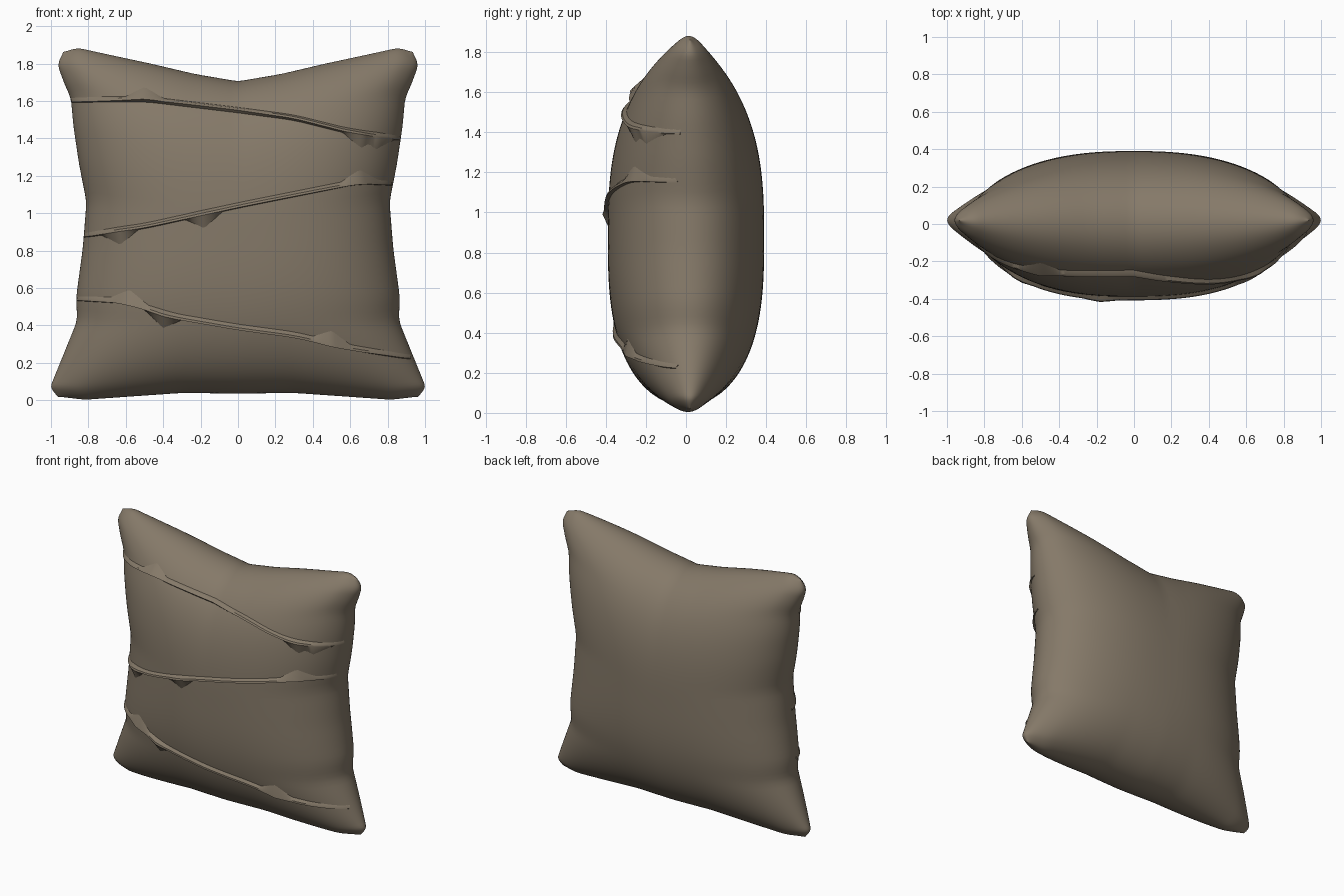
import bpy, bmesh, math
from mathutils import Vector

cube = bpy.data.objects.get("Cube")
if cube:
    bpy.data.objects.remove(cube, do_unlink=True)

fabric = bpy.data.materials.new("brown fabric")
fabric.use_nodes = True
COLOUR = (0.235, 0.192, 0.14, 1)
fabric.diffuse_color = COLOUR
bsdf = fabric.node_tree.nodes["Principled BSDF"]
bsdf.inputs["Base Color"].default_value = COLOUR
bsdf.inputs["Roughness"].default_value = 0.9

# Outline of the cushion: half width by height, edge heights by distance from the middle
SIDE = [(-1, .95), (-.96, 1.01), (-.8, .95), (-.56, .86), (-.42, .865), (-.14, .83), (.13, .81),
        (.35, .85), (.57, .88), (.73, .893), (.82, .93), (.93, .967), (1, .93)]
TOP = [(0, 1.705), (.25, 1.745), (.5, 1.8), (.75, 1.85), (.92, 1.885), (1, 1.86)]
BOTTOM = [(0, .035), (.3, .04), (.6, .02), (.85, .003), (1, .02)]


def linear(points, s):
    s = min(max(s, points[0][0]), points[-1][0])
    for (a, p), (b, q) in zip(points, points[1:]):
        if s <= b:
            return p + (q - p) * (s - a) / (b - a)
    return points[-1][1]


def smooth(points, s, r=.03):
    return sum(linear(points, s + r * k) for k in (-1, -.5, 0, .5, 1)) / 5


def surface(u, v, side):
    """Point on the cushion; side is -1 for the front and 1 for the back."""
    low, high = smooth(BOTTOM, abs(u)), smooth(TOP, abs(u))
    puff = math.sqrt(max(0, 1 - abs(u) ** 2.5) * max(0, 1 - abs(v) ** 2.8))
    return Vector((u * smooth(SIDE, v), .02 * u ** 4 + side * .39 * puff,
                   low + (high - low) * (v + 1) / 2))


def locate(x, z):
    """Surface parameters of the front point at x, z."""
    u = v = 0
    for _ in range(8):
        u = max(-.993, min(.993, x / smooth(SIDE, v)))
        low, high = smooth(BOTTOM, abs(u)), smooth(TOP, abs(u))
        v = 2 * (z - low) / (high - low) - 1
    return u, v


def front(x, z, lift):
    """Front point raised by lift along the surface normal."""
    u, v = locate(x, z)
    e = .004
    du = surface(u + e, v, -1) - surface(u - e, v, -1)
    dv = surface(u, v + e, -1) - surface(u, v - e, -1)
    return surface(u, v, -1) + du.cross(dv).normalized() * lift


def add_grid(bm, rows):
    verts = [[bm.verts.new(p) for p in row] for row in rows]
    for a, b in zip(verts, verts[1:]):
        for i in range(len(a) - 1):
            bm.faces.new((a[i], a[i + 1], b[i + 1], b[i]))


def finish(name, bm, angle):
    bmesh.ops.remove_doubles(bm, verts=bm.verts, dist=.0005)
    bmesh.ops.recalc_face_normals(bm, faces=bm.faces)
    mesh = bpy.data.meshes.new(name)
    bm.to_mesh(mesh)
    bm.free()
    mesh.materials.append(fabric)
    obj = bpy.data.objects.new(name, mesh)
    bpy.context.collection.objects.link(obj)
    bpy.ops.object.select_all(action='DESELECT')
    obj.select_set(True)
    bpy.context.view_layer.objects.active = obj
    bpy.ops.object.shade_smooth_by_angle(angle=math.radians(angle))


# Cushion body: front and back shells joined along the seam
N = 72
steps = [math.sin(math.pi / 2 * (2 * i / N - 1)) for i in range(N + 1)]
bm = bmesh.new()
for side in (-1, 1):
    add_grid(bm, [[surface(u, v, side) for u in steps] for v in steps])
finish("cushion_body", bm, 60)


# Pleats: folded lips across the front, with small pinched tucks
def pleat(name, path, tucks_below, tucks_above):
    bm = bmesh.new()
    count = 110
    x0, x1 = path[0][0], path[-1][0]
    rows = [[], [], [], []]
    for i in range(count + 1):
        t = i / count
        x = x0 + (x1 - x0) * t
        z = smooth(path, x, .06)
        below = max(max(0, 1 - abs(x - c) / .1) for c in tucks_below)
        above = max(max(0, 1 - abs(x - c) / .1) for c in tucks_above)
        taper = min(1, .25 + 5 * t, .25 + 5 * (1 - t))
        lip = taper * (.02 + .012 * max(below, above))
        rows[0].append(front(x, z + .03 + .06 * above, -.004))
        rows[1].append(front(x, z + .012, lip * .85))
        rows[2].append(front(x, z, lip))
        rows[3].append(front(x, z - .004 - .075 * below, -.004))
    add_grid(bm, rows)
    # Close the back inside the cushion so the normals face outwards
    bmesh.ops.holes_fill(bm, edges=[e for e in bm.edges if e.is_boundary])
    finish(name, bm, 35)


pleat("upper_pleat",
      [(-.89, 1.595), (-.5, 1.6), (0, 1.54), (.3, 1.5), (.6, 1.425), (.87, 1.39)],
      [.66, .74], [-.5])
pleat("middle_pleat",
      [(-.83, .87), (-.5, .92), (0, 1.03), (.3, 1.09), (.65, 1.16), (.82, 1.15)],
      [-.63, -.18], [.65])
pleat("lower_pleat",
      [(-.87, .535), (-.6, .52), (-.35, .44), (0, .38), (.3, .34), (.6, .27), (.92, .22)],
      [-.4], [.5, -.58])
